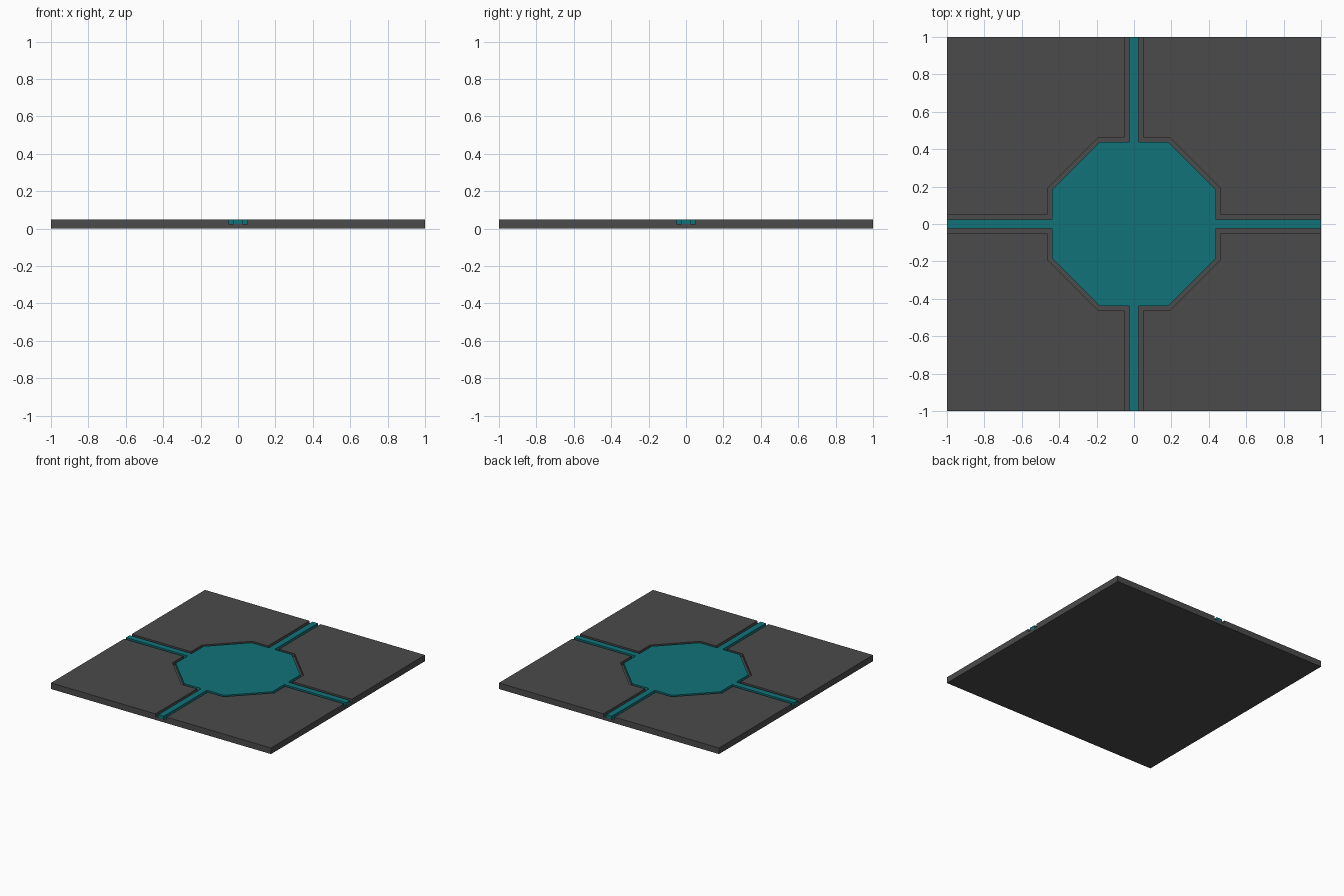
import bpy, bmesh
from math import cos, sin, pi

if "Cube" in bpy.data.objects:
    bpy.data.objects.remove(bpy.data.objects["Cube"])

TOP, FLOOR = 0.05, 0.025


def material(name, rgb):
    m = bpy.data.materials.new(name)
    m.diffuse_color = (*rgb, 1)
    m.use_nodes = True
    m.node_tree.nodes["Principled BSDF"].inputs["Base Color"].default_value = m.diffuse_color
    return m


def prism(name, outline, z0, z1, mat):
    """Extrude a flat outline from z0 to z1."""
    bm = bmesh.new()
    face = bm.faces.new([bm.verts.new((x, y, z0)) for x, y in outline])
    res = bmesh.ops.extrude_face_region(bm, geom=[face])
    verts = [v for v in res["geom"] if isinstance(v, bmesh.types.BMVert)]
    bmesh.ops.translate(bm, verts=verts, vec=(0, 0, z1 - z0))
    bmesh.ops.recalc_face_normals(bm, faces=bm.faces)
    mesh = bpy.data.meshes.new(name)
    bm.to_mesh(mesh)
    bm.free()
    mesh.materials.append(mat)
    obj = bpy.data.objects.new(name, mesh)
    bpy.context.collection.objects.link(obj)
    return obj


def octagon_cross(radius, half_width, reach):
    """Regular octagon with four straight arms, one quadrant repeated."""
    flat, side = radius * cos(pi / 8), radius * sin(pi / 8)
    w = half_width
    quadrant = [(flat, -w), (reach, -w), (reach, w), (flat, w), (flat, side), (side, flat)]
    points = []
    for _ in range(4):
        points += quadrant
        quadrant = [(-y, x) for x, y in quadrant]
    return points


dark = material("dark_grey", (0.07, 0.07, 0.07))
teal = material("teal", (0.005, 0.17, 0.19))

# Square floor slab with a recessed octagon and channels
slab = prism("floor_slab", [(-1, -1), (1, -1), (1, 1), (-1, 1)], 0, TOP, dark)
cutter = prism("recess_cutter", octagon_cross(0.5, 0.05, 1.1), FLOOR, TOP + 0.1, dark)
cutter.hide_render = True
cut = slab.modifiers.new("recess", "BOOLEAN")
cut.operation = "DIFFERENCE"
cut.solver = "EXACT"
cut.object = cutter
bpy.context.view_layer.objects.active = slab
bpy.ops.object.modifier_apply(modifier=cut.name)
bpy.data.objects.remove(cutter)

# Coloured inlay standing in the recess, leaving an even gap
prism("light_inlay", octagon_cross(0.475, 0.025, 1.0), FLOOR, TOP, teal)
